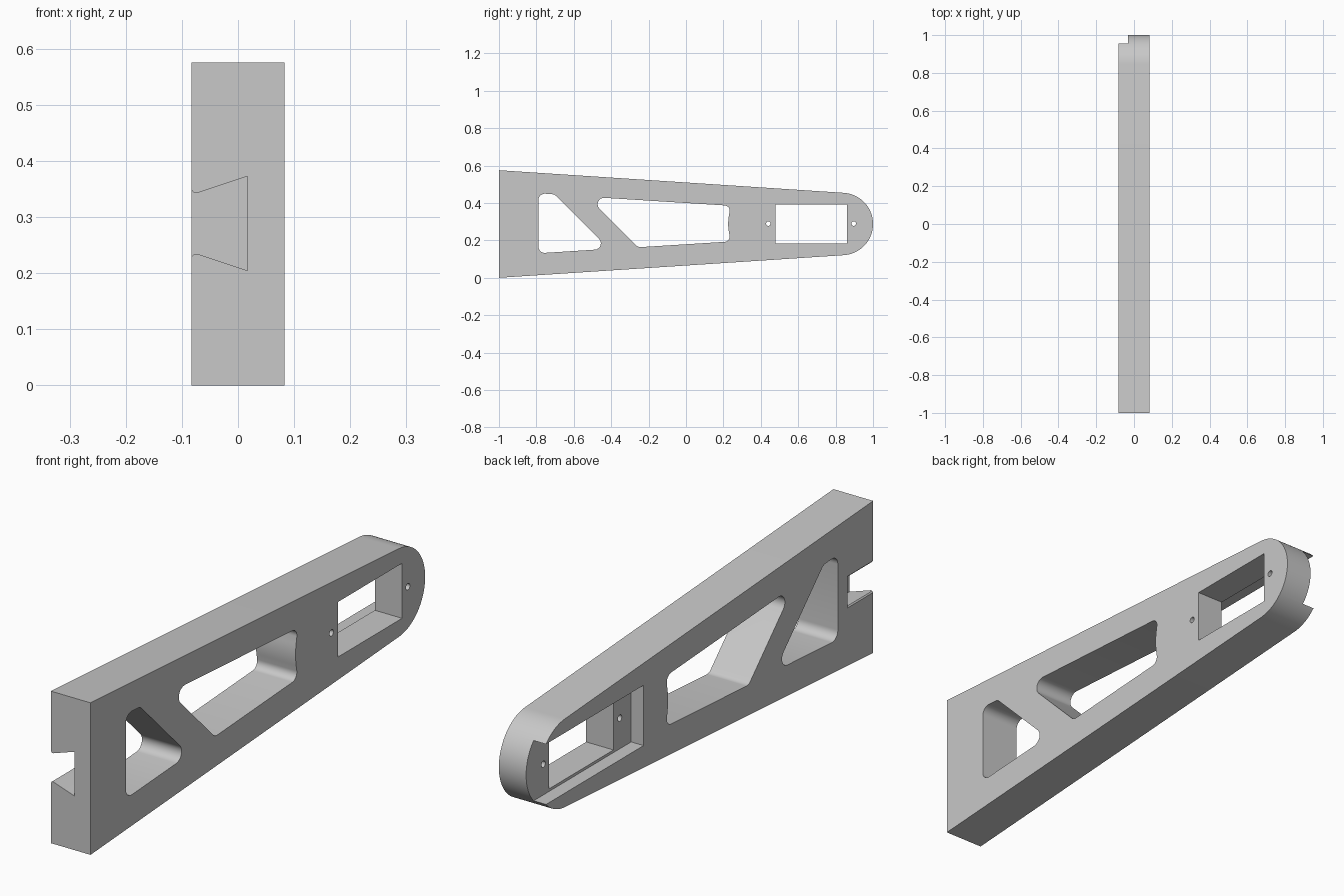
import bpy
import bmesh
from math import sin, cos, pi, atan, tan
from mathutils import Vector

cube = bpy.data.objects.get("Cube")
if cube:
    bpy.data.objects.remove(cube, do_unlink=True)

HALF = 0.083        # half thickness of the arm
MID = 0.2875        # height of the centre line
TIP_Y, TIP_R = 0.833, 0.167

grey = bpy.data.materials.new("plain grey")
grey.use_nodes = True
colour = (0.58, 0.58, 0.58, 1)
grey.diffuse_color = colour
grey.node_tree.nodes["Principled BSDF"].inputs["Base Color"].default_value = colour


def arc(cy, cz, r, a0, a1, steps):
    return [(cy + r * cos(a0 + (a1 - a0) * i / steps),
             cz + r * sin(a0 + (a1 - a0) * i / steps)) for i in range(steps + 1)]


def fillet(corners, steps=8):
    """Round each (a, b, radius) corner of a polygon."""
    out = []
    for i, (a, b, r) in enumerate(corners):
        p = Vector((a, b))
        u = (Vector(corners[i - 1][:2]) - p).normalized()
        v = (Vector(corners[(i + 1) % len(corners)][:2]) - p).normalized()
        half = u.angle(v) / 2
        centre = p + (u + v).normalized() * r / sin(half)
        start = (p + u * r / tan(half) - centre).normalized()
        end = (p + v * r / tan(half) - centre).normalized()
        for k in range(steps + 1):
            out.append(tuple(centre + start.slerp(end, k / steps) * r))
    return out


def prism(name, points, lo, hi, axis="x"):
    """Extrude a (y, z) outline along x, or an (x, z) outline along y."""
    bm = bmesh.new()
    place = (lambda p: (lo, p[0], p[1])) if axis == "x" else (lambda p: (p[0], lo, p[1]))
    face = bm.faces.new([bm.verts.new(place(p)) for p in points])
    extruded = bmesh.ops.extrude_face_region(bm, geom=[face], use_keep_orig=True)["geom"]
    shift = (hi - lo, 0, 0) if axis == "x" else (0, hi - lo, 0)
    bmesh.ops.translate(bm, vec=shift,
                        verts=[g for g in extruded if isinstance(g, bmesh.types.BMVert)])
    bmesh.ops.recalc_face_normals(bm, faces=bm.faces)
    mesh = bpy.data.meshes.new(name)
    bm.to_mesh(mesh)
    bm.free()
    mesh.materials.append(grey)
    obj = bpy.data.objects.new(name, mesh)
    bpy.context.collection.objects.link(obj)
    return obj


def box(y0, y1, h):
    return [(y0, MID - h), (y1, MID - h), (y1, MID + h), (y0, MID + h)]


# Tapered arm with a round tip
lean = atan((MID - TIP_R) / (1 + TIP_Y))
sweep = pi / 2 - lean
outline = [(-1, 0)] + arc(TIP_Y, MID, TIP_R, -sweep, sweep, 48) + [(-1, 2 * MID)]
arm = prism("arm", outline, -HALF, HALF)

# Lightening windows either side of the diagonal brace
R = 0.034
rear_window = fillet([(-0.789, 0.131, R), (-0.412, 0.155, R),
                      (-0.703, 0.446, R), (-0.789, 0.452, R)])
long_window = fillet([(-0.256, 0.163, 0.03), (0.238, 0.194, 0.028), (0.222, MID, 0.25),
                      (0.238, 0.385, 0.028), (-0.526, 0.433, R)])
through = {"rear_window": rear_window, "long_window": long_window,
           "motor_window": box(0.478, 0.862, 0.104)}

# Screw holes either side of the motor window
for i, y in enumerate((0.44, 0.897)):
    through["screw_hole_%d" % i] = arc(y, MID + 0.002, 0.012, 0, 2 * pi * 23 / 24, 23)
cutters = [prism(n, pts, -0.2, 0.2) for n, pts in through.items()]

# Pocket open at the tip, and the dovetail slot at the wide end
cutters.append(prism("motor_pocket", box(0.372, 1.2, 0.114), -0.2, -0.031))
lower = [(-0.2, -0.06), (-HALF, -0.06), (-0.079, -0.055), (-0.073, -0.054), (0.017, -0.084)]
slot = [(x, MID + 0.001 + z) for x, z in lower]
slot += [(x, MID + 0.001 - z) for x, z in reversed(lower)]
cutters.append(prism("dovetail_slot", slot, -1.2, -0.846, "y"))

# Cut the arm
for c in cutters:
    c.hide_render = True
    mod = arm.modifiers.new(c.name, "BOOLEAN")
    mod.operation = "DIFFERENCE"
    mod.solver = "EXACT"
    mod.object = c
bpy.context.view_layer.update()
cut_mesh = bpy.data.meshes.new_from_object(
    arm.evaluated_get(bpy.context.evaluated_depsgraph_get()))
arm.modifiers.clear()
arm.data = cut_mesh
for c in cutters:
    bpy.data.objects.remove(c, do_unlink=True)

# Smooth curved walls, sharp edges elsewhere
bpy.ops.object.select_all(action="DESELECT")
arm.select_set(True)
bpy.context.view_layer.objects.active = arm
bpy.ops.object.shade_smooth_by_angle(angle=pi / 6)
